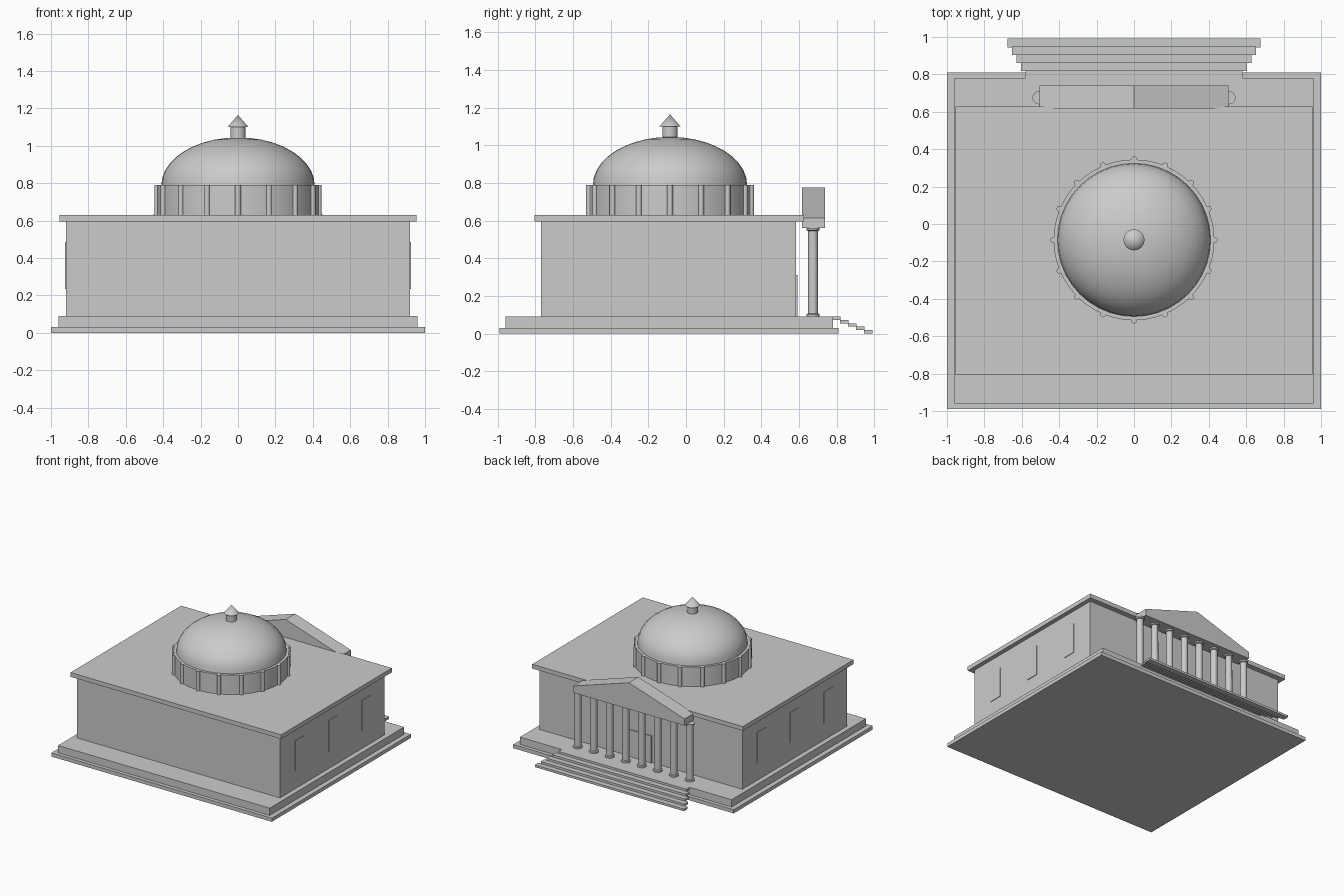
import bpy, bmesh, math

cube = bpy.data.objects.get("Cube")
if cube:
    bpy.data.objects.remove(cube, do_unlink=True)

stone = bpy.data.materials.new("grey_stone")
stone.use_nodes = True
GREY = (0.6, 0.6, 0.6, 1)
stone.diffuse_color = GREY
stone.node_tree.nodes["Principled BSDF"].inputs["Base Color"].default_value = GREY


def finish(name, bm, smooth=False):
    bmesh.ops.recalc_face_normals(bm, faces=bm.faces)
    mesh = bpy.data.meshes.new(name)
    bm.to_mesh(mesh)
    bm.free()
    mesh.materials.append(stone)
    ob = bpy.data.objects.new(name, mesh)
    bpy.context.collection.objects.link(ob)
    if smooth:
        bpy.ops.object.select_all(action="DESELECT")
        ob.select_set(True)
        bpy.context.view_layer.objects.active = ob
        bpy.ops.object.shade_smooth_by_angle(angle=math.radians(35))
    return ob


def box(name, x, y, z):
    """Box spanning the three (low, high) ranges."""
    bm = bmesh.new()
    bmesh.ops.create_cube(bm, size=1)
    for v in bm.verts:
        v.co = [r[0] if c < 0 else r[1] for c, r in zip(v.co, (x, y, z))]
    return finish(name, bm)


def lathe(name, profile, centre, sides, smooth=True):
    """Turn an (r, z) profile that starts and ends on the axis."""
    bm = bmesh.new()
    vs = [bm.verts.new((r, 0, z)) for r, z in profile]
    edges = [bm.edges.new(p) for p in zip(vs, vs[1:])]
    bmesh.ops.spin(bm, geom=vs + edges, cent=(0, 0, 0), axis=(0, 0, 1),
                   angle=math.tau, steps=sides, use_duplicate=False)
    bmesh.ops.remove_doubles(bm, verts=bm.verts, dist=1e-5)
    ob = finish(name, bm, smooth)
    ob.location = (*centre, 0)
    return ob


# Platform, hall and roof
box("platform_lower", (-1, 1), (-0.99, 0.81), (0, 0.03))
box("platform_upper", (-0.96, 0.96), (-0.96, 0.78), (0.03, 0.09))
box("hall", (-0.92, 0.92), (-0.77, 0.585), (0.09, 0.595))
box("roof", (-0.955, 0.955), (-0.805, 0.628), (0.595, 0.63))

# Entrance door and side windows
box("door", (-0.1, 0.1), (0.58, 0.593), (0.09, 0.31))
for side, s in (("left", 1), ("right", -1)):
    for i in range(3):
        y = -0.52 + 0.43 * i
        box(f"{side}_window_{i + 1}", sorted((s * 0.918, s * 0.925)),
            (y - 0.055, y + 0.055), (0.235, 0.485))

# Stair treads, widening as they descend
for i in range(5):
    w = 0.58 + 0.024 * i
    y = 0.78 + 0.0425 * i
    z = 0.09 - 0.0178 * i
    box(f"stair_{i + 1}", (-w, w), (y - 0.005, y + 0.042), (z - 0.018, z))

# Portico columns
for i in range(8):
    lathe(f"column_{i + 1}",
          [(0, 0.09), (0.035, 0.09), (0.035, 0.102), (0.027, 0.106),
           (0.026, 0.545), (0.035, 0.549), (0.035, 0.56), (0, 0.56)],
          (-0.508 + 1.016 / 7 * i, 0.675), 20)

# Entablature with gabled pediment
bm = bmesh.new()
outline = [(-0.505, 0.56), (0.505, 0.56), (0.505, 0.615), (0, 0.777), (-0.505, 0.615)]
face = bm.faces.new([bm.verts.new((x, 0.617, z)) for x, z in outline])
ext = bmesh.ops.extrude_face_region(bm, geom=[face])["geom"]
bmesh.ops.translate(bm, vec=(0, 0.123, 0),
                    verts=[g for g in ext if isinstance(g, bmesh.types.BMVert)])
bm.faces.ensure_lookup_table()
if len(bm.faces) == 6:
    bm.faces.new([v for v in bm.verts if v.co.y < 0.63])
finish("pediment", bm)

# Drum with half-round pilasters
CENTRE = (0, -0.085)
lathe("drum", [(0, 0.62), (0.43, 0.62), (0.43, 0.79), (0, 0.79)], CENTRE, 48)
for i in range(16):
    a = math.tau * i / 16
    lathe(f"pilaster_{i + 1}", [(0, 0.62), (0.015, 0.62), (0.015, 0.79), (0, 0.79)],
          (0.432 * math.cos(a), CENTRE[1] + 0.432 * math.sin(a)), 12)

# Dome, lantern and cap
arc = [(0.41 * math.cos(t), 0.79 + 0.255 * math.sin(t))
       for t in (math.pi / 2 * k / 10 for k in range(10))]
lathe("dome", [(0, 0.785), (0.41, 0.785)] + arc[1:] + [(0, 1.045)], CENTRE, 40)
lathe("lantern", [(0, 1.02), (0.04, 1.02), (0.04, 1.105), (0, 1.105)], CENTRE, 24)
lathe("lantern_cap", [(0, 1.1), (0.056, 1.1), (0, 1.165)], CENTRE, 24)
